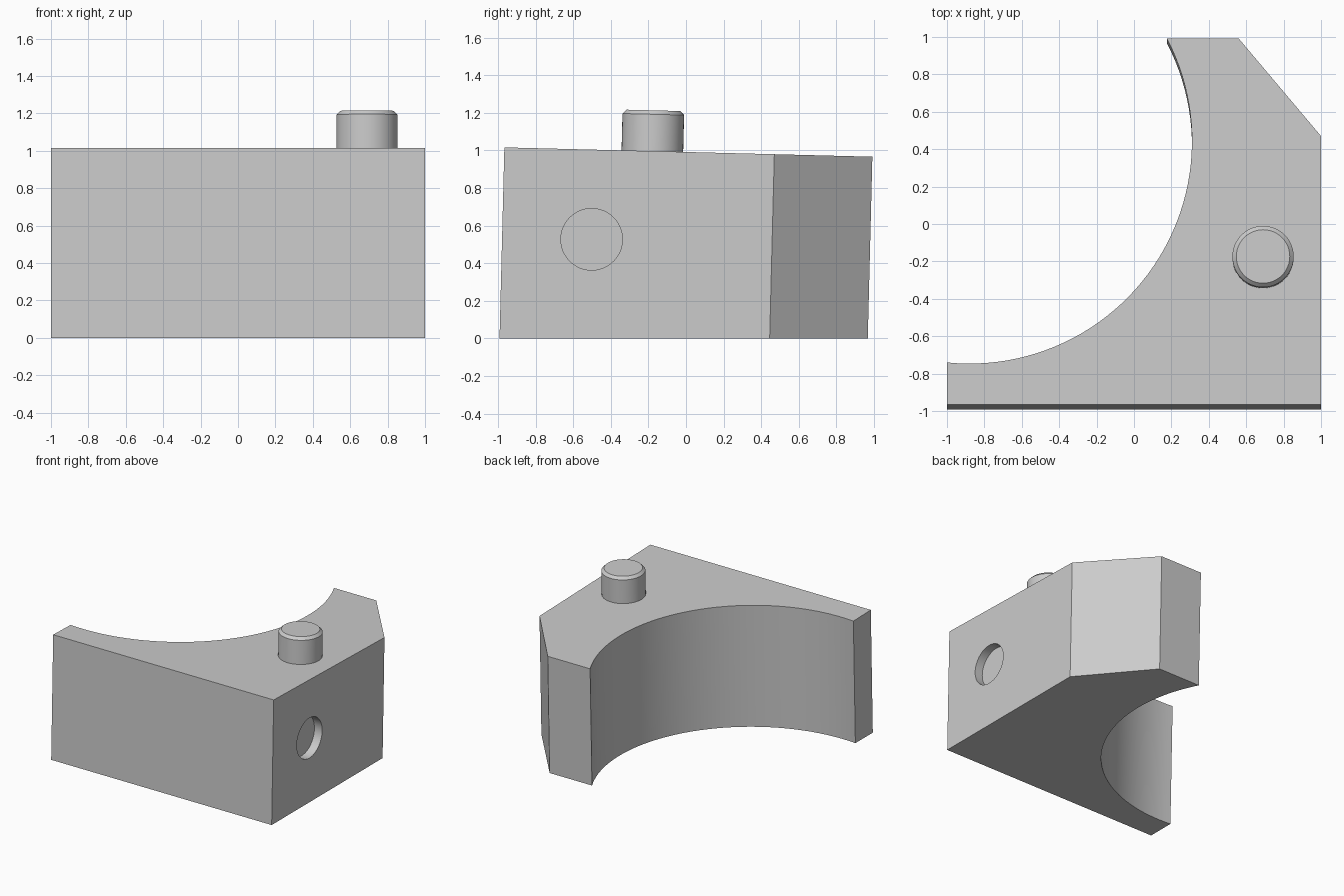
import bpy
import bmesh
from math import asin, acos, cos, sin, pi, radians
from mathutils import Matrix, Vector

if "Cube" in bpy.data.objects:
    bpy.data.objects.remove(bpy.data.objects["Cube"])

TILT = radians(1.45)
UP = Vector((0, sin(TILT), cos(TILT)))      # leaning axis of the block
FRONT, BACK = -0.992, 0.967                 # footprint limits in y
FRONT_HEIGHT = 1.017

grey = bpy.data.materials.new("light grey")
grey.use_nodes = True
grey.diffuse_color = (0.6, 0.6, 0.6, 1)
grey.node_tree.nodes["Principled BSDF"].inputs["Base Color"].default_value = (0.6, 0.6, 0.6, 1)


def make_object(name, bm):
    bmesh.ops.recalc_face_normals(bm, faces=bm.faces)
    mesh = bpy.data.meshes.new(name)
    bm.to_mesh(mesh)
    bm.free()
    mesh.materials.append(grey)
    obj = bpy.data.objects.new(name, mesh)
    bpy.context.collection.objects.link(obj)
    return obj


def activate(obj):
    bpy.ops.object.select_all(action='DESELECT')
    obj.select_set(True)
    bpy.context.view_layer.objects.active = obj


def cylinder(bm, radius, depth, matrix):
    bmesh.ops.create_cone(bm, cap_ends=True, segments=48, radius1=radius,
                          radius2=radius, depth=depth, matrix=matrix)


def lift(y):
    """Length along the leaning axis from the floor to the sloping top."""
    return (FRONT_HEIGHT - (y - FRONT) * sin(TILT)) / cos(TILT) - 0.001


# Block footprint: straight front, chamfered corner, concave arc
radius, cx, cy = 1.19, -0.88, 0.418
start = asin((BACK - cy) / radius)
end = -acos((-1 - cx) / radius)
steps = 48
outline = [(-1, FRONT), (1, FRONT), (1, 0.445), (0.56, BACK)]
for i in range(steps + 1):
    a = start + (end - start) * i / steps
    outline.append((cx + radius * cos(a), cy + radius * sin(a)))

# Leaning block with a level base and a sloping top
bm = bmesh.new()
base = bm.faces.new([bm.verts.new((x, y, 0)) for x, y in outline])
result = bmesh.ops.extrude_face_region(bm, geom=[base], use_keep_orig=True)
for v in result["geom"]:
    if isinstance(v, bmesh.types.BMVert):
        v.co += UP * lift(v.co.y)
block = make_object("block", bm)

# Shallow round socket in the side
bm = bmesh.new()
cylinder(bm, 0.164, 0.14, Matrix.Translation((1, -0.502, 0.527)) @ Matrix.Rotation(pi / 2, 4, 'Y'))
cutter = make_object("socket_cutter", bm)
cutter.hide_render = True
activate(block)
cut = block.modifiers.new("socket", 'BOOLEAN')
cut.operation = 'DIFFERENCE'
cut.solver = 'EXACT'
cut.object = cutter
bpy.ops.object.modifier_apply(modifier=cut.name)
bpy.data.objects.remove(cutter)

# Round peg with a chamfered rim, square to the sloping top
height, sunk = 0.217, 0.02
bm = bmesh.new()
cylinder(bm, 0.164, height + sunk, Matrix.Translation((0, 0, (height - sunk) / 2)))
rim = [e for e in bm.edges if all(v.co.z > height - 0.01 for v in e.verts)]
bmesh.ops.bevel(bm, geom=rim, offset=0.021, segments=1, affect='EDGES')
bm.transform(Matrix.Translation((0.69, -0.179, 0.996)) @ Matrix.Rotation(-TILT, 4, 'X'))
peg = make_object("peg", bm)

for obj in (block, peg):
    activate(obj)
    bpy.ops.object.shade_smooth_by_angle(angle=radians(30))
